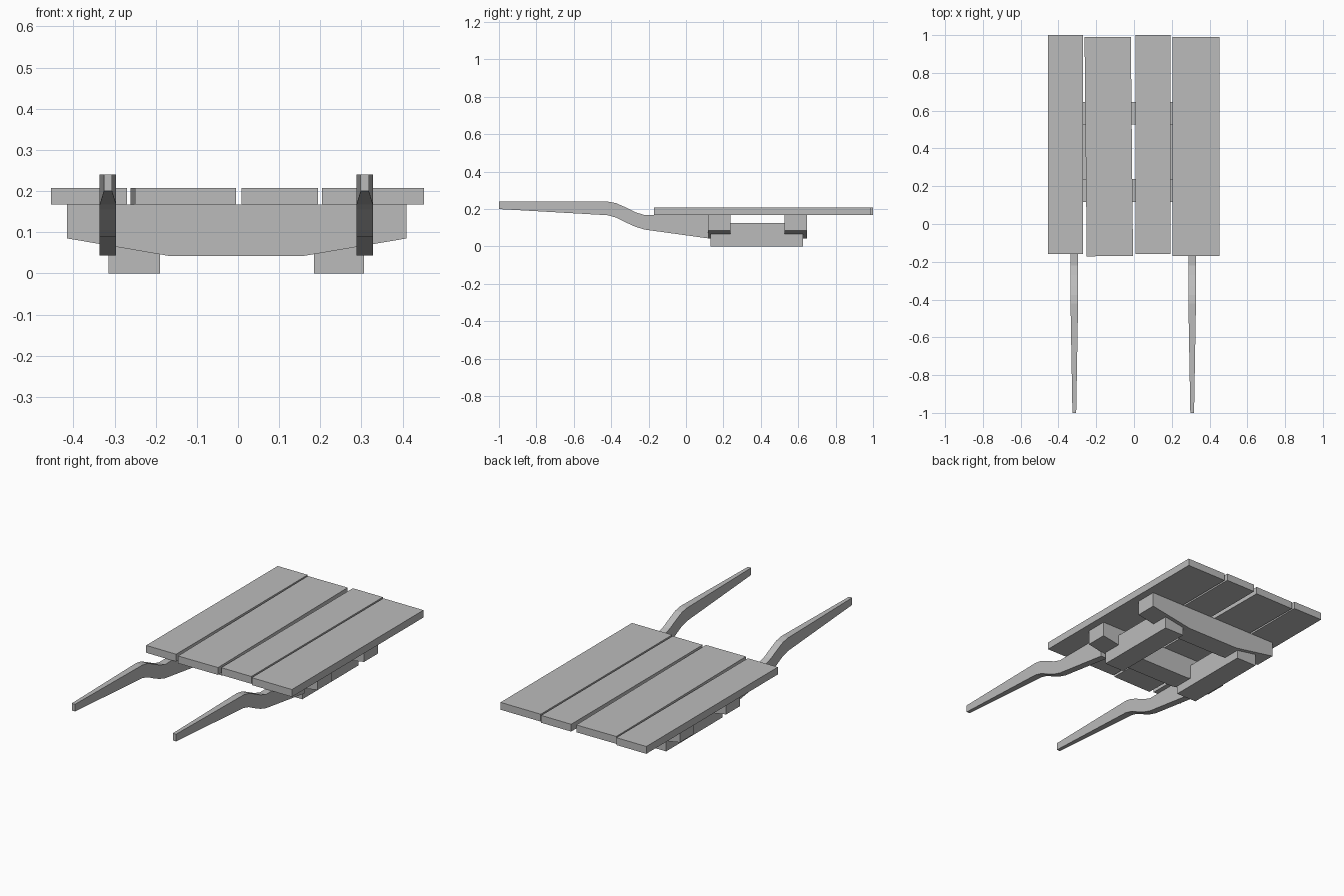
import bpy
import bmesh
from mathutils import Matrix, Vector

cube = bpy.data.objects.get("Cube")
if cube:
    bpy.data.objects.remove(cube, do_unlink=True)

grey = bpy.data.materials.new("plain grey")
grey.use_nodes = True
grey.diffuse_color = (0.5, 0.5, 0.5, 1)
grey.node_tree.nodes["Principled BSDF"].inputs["Base Color"].default_value = (0.5, 0.5, 0.5, 1)


def finish(name, bm):
    bmesh.ops.recalc_face_normals(bm, faces=bm.faces)
    mesh = bpy.data.meshes.new(name)
    bm.to_mesh(mesh)
    bm.free()
    mesh.materials.append(grey)
    obj = bpy.data.objects.new(name, mesh)
    bpy.context.collection.objects.link(obj)
    return obj


def box(name, x, y, z, turn=0.0):
    """Box from three (low, high) ranges, turned about its own centre."""
    spans = (x, y, z)
    size = [b - a for a, b in spans]
    centre = Vector([(a + b) / 2 for a, b in spans])
    bm = bmesh.new()
    bmesh.ops.create_cube(bm, size=1)
    bmesh.ops.scale(bm, vec=size, verts=bm.verts)
    bmesh.ops.rotate(bm, matrix=Matrix.Rotation(turn, 3, "Z"), verts=bm.verts)
    bmesh.ops.translate(bm, vec=centre, verts=bm.verts)
    return finish(name, bm)


# Deck planks, slightly uneven in width and length
planks = [
    (-0.455, -0.27, -0.16, 1.0, 0),
    (-0.256, -0.011, -0.17, 0.99, 0.01),
    (0.009, 0.194, -0.16, 1.0, 0),
    (0.204, 0.452, -0.17, 0.99, 0),
]
for i, (x0, x1, y0, y1, turn) in enumerate(planks):
    box(f"deck_plank_{i + 1}", (x0, x1), (y0, y1), (0.167, 0.208), turn)

# Cross beams with sloping undersides at both ends
beam_profile = [(-0.415, 0.167), (-0.415, 0.085), (-0.165, 0.042),
                (0.157, 0.042), (0.41, 0.085), (0.41, 0.167)]
for name, y in (("front_beam", 0.117), ("back_beam", 0.526)):
    bm = bmesh.new()
    face = bm.faces.new([bm.verts.new((px, y, pz)) for px, pz in beam_profile])
    side = bmesh.ops.extrude_face_region(bm, geom=[face])["geom"]
    bmesh.ops.translate(bm, vec=(0, 0.121, 0),
                        verts=[v for v in side if isinstance(v, bmesh.types.BMVert)])
    finish(name, bm)

# Ground runners joining the beams
box("right_runner", (-0.315, -0.19), (0.13, 0.625), (0, 0.125))
box("left_runner", (0.185, 0.306), (0.13, 0.625), (0, 0.125))

# Curved handles: stations of (y, bottom, top, half width)
stations = [
    (-1.0, 0.2, 0.24, 0.01), (-0.42, 0.167, 0.24, 0.02),
    (-0.375, 0.155, 0.232, 0.02), (-0.325, 0.13, 0.21, 0.02),
    (-0.27, 0.105, 0.183, 0.02), (-0.22, 0.09, 0.167, 0.02),
    (0.12, 0.043, 0.167, 0.02),
]
for name, x in (("right_handle", -0.316), ("left_handle", 0.308)):
    bm = bmesh.new()
    rings = [[bm.verts.new((x + sx * w, y, z)) for sx, z in
              ((-1, low), (1, low), (1, high), (-1, high))]
             for y, low, high, w in stations]
    for a, b in zip(rings, rings[1:]):
        for k in range(4):
            n = (k + 1) % 4
            bm.faces.new((a[k], a[n], b[n], b[k]))
    bm.faces.new(rings[0])
    bm.faces.new(rings[-1])
    finish(name, bm)
